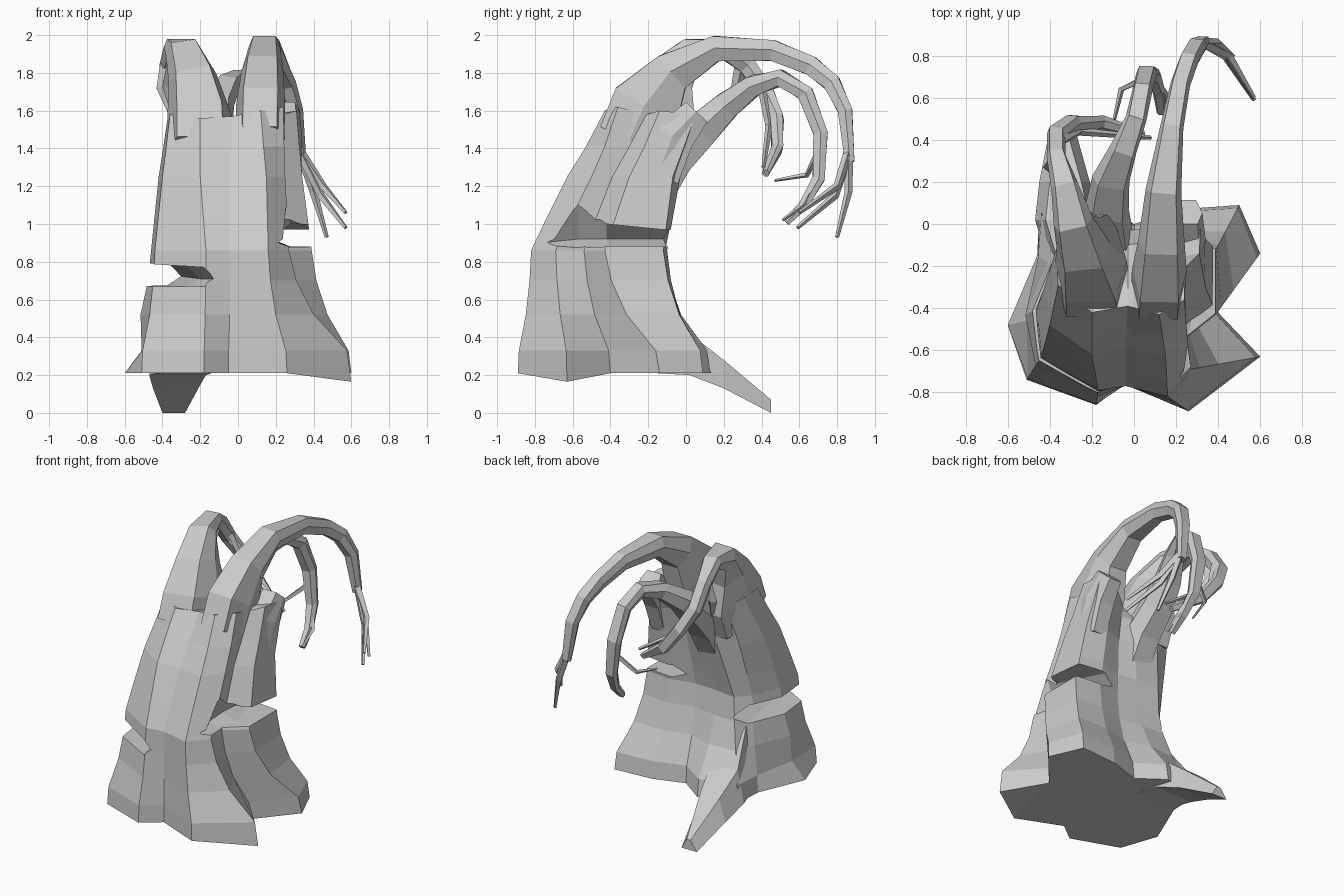
import bpy, bmesh
from mathutils import Vector


def loft(name, rings):
    """Skin closed rings of equal point count and cap both ends."""
    bm = bmesh.new()
    vs = [[bm.verts.new(p) for p in r] for r in rings]
    n = len(rings[0])
    for a, b in zip(vs, vs[1:]):
        for i in range(n):
            j = (i + 1) % n
            bm.faces.new((a[i], a[j], b[j], b[i]))
    bm.faces.new(vs[0][::-1])
    bm.faces.new(vs[-1])
    bmesh.ops.triangulate(bm, faces=[f for f in bm.faces if len(f.verts) > 4])
    bmesh.ops.recalc_face_normals(bm, faces=bm.faces)
    me = bpy.data.meshes.new(name)
    bm.to_mesh(me)
    bm.free()
    ob = bpy.data.objects.new(name, me)
    bpy.context.collection.objects.link(ob)
    return ob


HEX = [(1, .1), (.7, .9), (-.7, .9), (-1, .1), (-.6, -.8), (.6, -.8)]
QUAD = [(1, 0), (0, 1), (-1, 0), (0, -1)]


def limb(name, path, profile=HEX):
    """Path points are (x, y, z, half width, half thickness)."""
    pts = [Vector(p[:3]) for p in path]
    rings = []
    for i, p in enumerate(path):
        t = (pts[min(i + 1, len(pts) - 1)] - pts[max(i - 1, 0)]).normalized()
        side = (Vector((1, 0, 0)) - t * t.x).normalized()
        up = side.cross(t)
        rings.append([pts[i] + side * a * p[3] + up * b * p[4] for a, b in profile])
    return loft(name, rings)


def twig(name, a, b, c, r=.018):
    limb(name, [(*a, r, r), (*b, r * .8, r * .8), (*c, r * .4, r * .4)], QUAD)


# Trunk outlines: ground, below the notches, above the notches, crown
ground = [(-.05, -.76), (.26, -.89), (.6, -.63), (.38, -.4), (.6, -.14), (.5, .09), (.22, .07),
          (0, .0), (-.18, .13), (-.45, .06), (-.46, -.15), (-.6, -.48), (-.51, -.74), (-.18, -.86)]
waist = [(-.04, -.77), (.16, -.82), (.27, -.69), (.25, -.54), (.39, -.43), (.39, -.12), (.2, -.1),
         (.02, -.14), (-.15, -.13), (-.3, -.11), (-.38, -.2), (-.46, -.4), (-.44, -.63), (-.17, -.79)]
chest = [(-.04, -.6), (.15, -.63), (.25, -.5), (.24, -.39), (.34, -.3), (.34, -.07), (.2, -.03),
         (.06, -.08), (-.03, -.04), (-.22, -.03), (-.35, -.1), (-.42, -.28), (-.4, -.48), (-.2, -.62)]
crown = [(-.03, -.39), (.12, -.43), (.24, -.36), (.24, -.21), (.31, -.14), (.32, .05), (.2, .06),
         (.07, -.02), (-.03, -.03), (-.18, .0), (-.3, .0), (-.37, -.12), (-.36, -.29), (-.2, -.42)]
crown_z = [1.57, 1.6, 1.62, 1.58, 1.6, 1.58, 1.54, 1.46, 1.42, 1.45, 1.52, 1.58, 1.58, 1.56]


def mix(a, b, t, z):
    return [(p[0] + (q[0] - p[0]) * t, p[1] + (q[1] - p[1]) * t, z) for p, q in zip(a, b)]


base = mix(ground, waist, 0, .21)
base[2] = (.6, -.63, .165)
skirt = mix(ground, waist, .07, .33)
skirt[11] = (-.51, -.46, .33)
top = [(x, y, z) for (x, y), z in zip(crown, crown_z)]
trunk = loft("trunk", [base, skirt, mix(ground, waist, .6, .52),
                       mix(ground, waist, .88, .7), mix(waist, chest, 0, .86),
                       mix(waist, chest, .4, 1.02), mix(waist, chest, 1, 1.25),
                       mix(chest, crown, .5, 1.41), top,
                       [(x * .6 - .01, y * .6 - .08, z - .02) for x, y, z in top]])


# Wedge notches in both flanks
def wedge(y, apex, mid, z, lo, hi, far):
    return [(apex, y, z), (mid, y, lo), (far, y, lo), (far, y, hi), (mid, y, hi)]


right_cut = loft("right_notch_cutter", [
    wedge(-.77, .22, .27, .9, .89, .92, .7), wedge(-.57, .18, .25, .92, .875, 1.1, .7),
    wedge(-.42, .17, .28, .92, .88, 1.0, .7), wedge(-.12, .08, .18, .92, .88, .97, .7),
    wedge(.2, -.04, .05, .92, .88, .97, .7)])
left_cut = loft("left_notch_cutter", [
    wedge(-.95, -.07, -.1, .71, .67, .755, -.8), wedge(-.6, -.2, -.28, .71, .67, .79, -.8),
    wedge(.2, -.36, -.45, .73, .68, .8, -.8)])
bpy.context.view_layer.objects.active = trunk
for cut in (right_cut, left_cut):
    m = trunk.modifiers.new("notch", 'BOOLEAN')
    m.operation, m.solver, m.object = 'DIFFERENCE', 'EXACT', cut
    bpy.ops.object.modifier_apply(modifier=m.name)
    bpy.data.objects.remove(cut)


# Pointed root at the back
def slab(y, x0, x1, lo, hi):
    return [(x0, y, lo), (x1, y, lo), (x1 - .04, y, hi), (x0 + .05, y, hi)]


loft("back_root", [slab(-.15, -.42, -.14, .21, .66), slab(.02, -.47, -.17, .2, .42),
                   slab(.2, -.45, -.21, .13, .28), slab(.45, -.4, -.28, 0, .07)])

# Three arching branches
limb("right_branch", [(.115, -.28, 1.44, .13, .21), (.12, -.2, 1.62, .13, .22), (.13, -.07, 1.8, .11, .13),
                      (.14, .16, 1.925, .085, .08), (.18, .46, 1.915, .055, .065), (.22, .66, 1.835, .047, .06),
                      (.26, .77, 1.745, .047, .055), (.3, .84, 1.6, .045, .045), (.33, .865, 1.33, .032, .03)])
limb("left_branch", [(-.2, -.22, 1.38, .175, .26), (-.205, -.15, 1.56, .17, .26), (-.24, -.09, 1.76, .13, .16),
                     (-.29, .02, 1.9, .095, .09), (-.33, .18, 1.93, .065, .055), (-.37, .32, 1.84, .045, .055),
                     (-.37, .42, 1.7, .045, .05), (-.29, .48, 1.56, .045, .04), (-.16, .48, 1.4, .04, .035),
                     (.04, .42, 1.27, .022, .022)])
limb("middle_branch", [(-.12, -.18, 1.1, .12, .1), (-.12, -.06, 1.34, .12, .12), (-.13, .08, 1.49, .105, .11),
                       (-.11, .22, 1.625, .09, .085), (-.05, .36, 1.73, .065, .065), (.01, .5, 1.77, .05, .052),
                       (.04, .63, 1.69, .048, .052), (.06, .71, 1.48, .05, .045), (.09, .70, 1.24, .04, .038),
                       (.12, .62, 1.1, .03, .03), (.13, .53, 1.01, .022, .022)])

# Broken stub on the right
limb("right_stub", [(.25, -.14, 1.25, .085, .13), (.25, -.06, 1.46, .09, .13), (.25, .06, 1.59, .075, .09)])

# Drooping twigs
for i, (mid, tip) in enumerate([((.4, .86, 1.17), (.47, .8, .93)), ((.44, .79, 1.15), (.57, .59, .98)),
                                ((.45, .8, 1.2), (.57, .6, 1.06))]):
    twig(f"right_twig_{i}", (.33, .86, 1.38), mid, tip, .026)
twig("middle_twig_0", (.07, .7, 1.38), (-.06, .64, 1.26), (-.1, .47, 1.23))
twig("middle_twig_1", (.09, .7, 1.25), (.15, .62, 1.1), (.15, .51, 1.02))
twig("left_twig_0", (-.34, .4, 1.74), (-.26, .44, 1.52), (.08, .41, 1.3), .025)
twig("left_twig_1", (-.37, .3, 1.86), (-.4, .27, 1.72), (-.36, .22, 1.6), .04)
